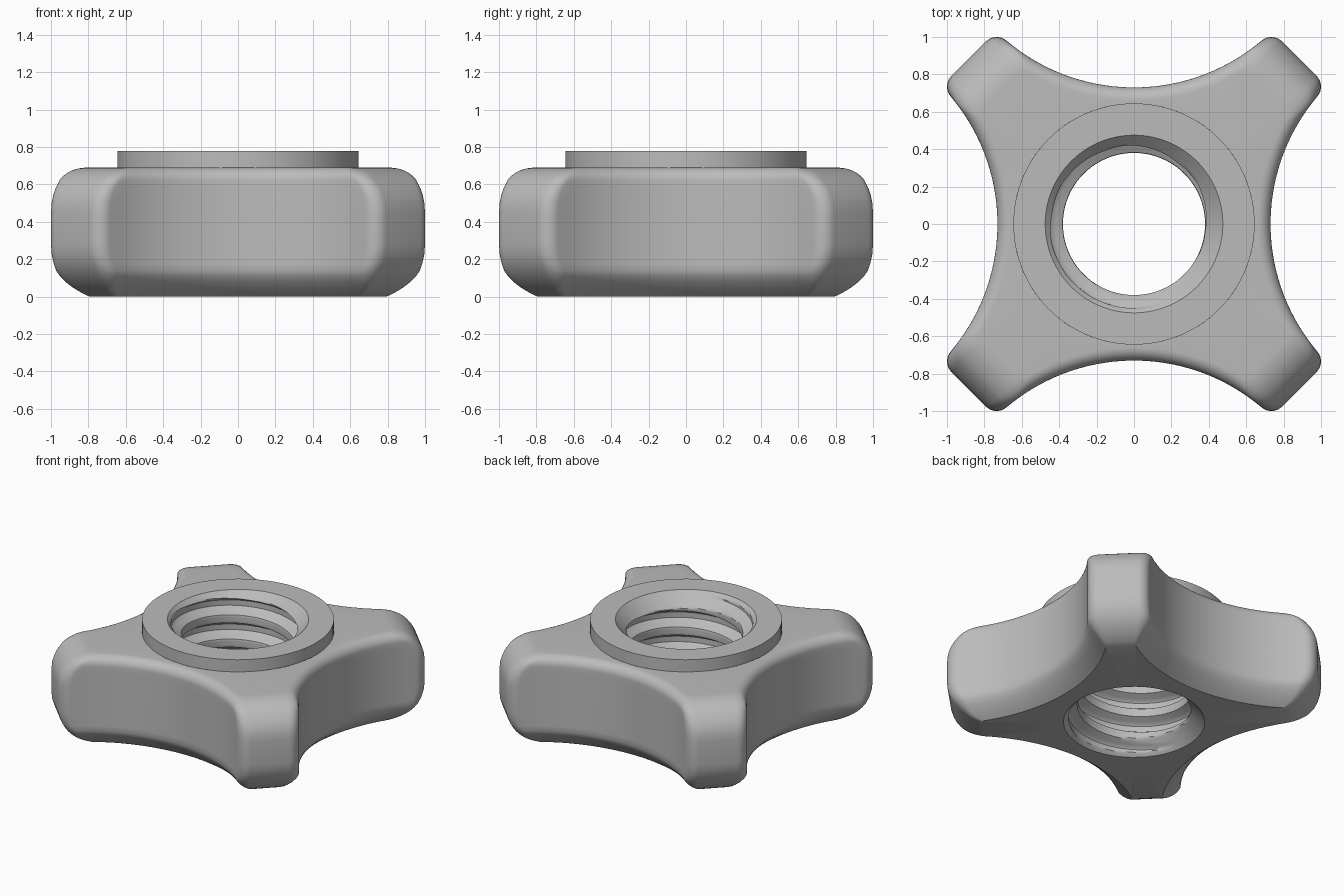
import bpy, bmesh
from math import sin, cos, pi, sqrt, atan2, tau

cube = bpy.data.objects.get("Cube")
if cube:
    bpy.data.objects.remove(cube, do_unlink=True)

grey = bpy.data.materials.new("plain grey")
grey.use_nodes = True
colour = (0.5, 0.5, 0.5, 1)
grey.diffuse_color = colour
grey.node_tree.nodes["Principled BSDF"].inputs["Base Color"].default_value = colour

BODY_TOP, TOP = 0.69, 0.78
COLLAR_R, MOUTH_R = 0.645, 0.475


def skin(name, rows, closed=True):
    """Join successive rings of points with quads."""
    bm = bmesh.new()
    vs = [[bm.verts.new(p) for p in row] for row in rows]
    n = len(rows[0])
    for a, b in zip(vs, vs[1:]):
        for j in range(n if closed else n - 1):
            k = (j + 1) % n
            bm.faces.new((a[j], a[k], b[k], b[j]))
    bmesh.ops.remove_doubles(bm, verts=bm.verts, dist=1e-5)
    bmesh.ops.dissolve_degenerate(bm, edges=bm.edges, dist=1e-5)
    mesh = bpy.data.meshes.new(name)
    bm.to_mesh(mesh)
    bm.free()
    mesh.materials.append(grey)
    ob = bpy.data.objects.new(name, mesh)
    bpy.context.collection.objects.link(ob)
    bpy.ops.object.select_all(action="DESELECT")
    ob.select_set(True)
    bpy.context.view_layer.objects.active = ob
    bpy.ops.object.shade_smooth_by_angle(angle=pi / 6)
    return ob


def circle(r, z, n=96):
    return [(r * cos(tau * i / n), r * sin(tau * i / n), z) for i in range(n)]


def outline(z, side, tip, r):
    """Four-armed outline: hollow sides set in by side, arm ends by tip."""
    C, R = 1.785, 1.055 + side
    u, d = 1.25 - tip - r, C / sqrt(2)
    w = d - sqrt((R + r) ** 2 - (u - d) ** 2)
    cx, cy = (u + w) / sqrt(2), (u - w) / sqrt(2)
    a = atan2(cy, cx - C)
    half = []
    for i in range(14):
        t = pi + (a - pi) * i / 14
        half.append((C + R * cos(t), R * sin(t)))
    for i in range(9):
        t = (a - pi) + (pi / 4 - a + pi) * i / 8
        half.append((cx + r * cos(t), cy + r * sin(t)))
    arm = half + [(y, x) for x, y in reversed(half[1:])]
    ring = []
    for _ in range(4):
        ring += [(x, y, z) for x, y in arm]
        arm = [(-y, x) for x, y in arm]
    return ring


def project(ring, r, z):
    """Flatten a ring onto a circle, keeping its angles."""
    return [(r * x / sqrt(x * x + y * y), r * y / sqrt(x * x + y * y), z) for x, y, _ in ring]


def level(z):
    """Outline at height z, with rounded top and cut-off rounded bottom."""
    side = tip = 0
    if z > 0.45:
        tip = 0.24 * (1 - sqrt(max(0, 1 - ((z - 0.45) / 0.24) ** 2)))
    elif z < 0.28:
        tip = 0.39 * (1 - sqrt(1 - ((0.28 - z) / 0.31) ** 2))
    if z > 0.62:
        side = 0.07 * (1 - sqrt(max(0, 1 - ((z - 0.62) / 0.07) ** 2)))
    elif z < 0.14:
        side = 0.13 * ((0.14 - z) / 0.14) ** 1.5
    return outline(z, side, tip, 0.08 * min(1, 0.2 + z / 0.15))


# Body with four arms
heights = [0, 0.015, 0.03, 0.05, 0.08, 0.11, 0.14, 0.18, 0.23, 0.28, 0.36, 0.45, 0.5, 0.54, 0.58, 0.62]
heights += [0.62 + 0.07 * sin(k * pi / 16) for k in range(1, 9)]
rings = [level(z) for z in heights]
rings = [project(rings[0], MOUTH_R, 0)] + rings + [project(rings[-1], COLLAR_R, BODY_TOP)]
skin("knob_body", rings)

# Raised collar
skin("collar", [circle(COLLAR_R, BODY_TOP), circle(COLLAR_R, TOP), circle(MOUTH_R, TOP)])

# Threaded bore with a countersink at each end
PITCH, STEPS, TURN = 0.18, 18, 96
CREST_R, ROOT_R = 0.38, 0.45


def bore_radius(phase, z):
    slope = min(1, max(0, (abs(phase - 0.5) - 0.14) / 0.2))
    thread = ROOT_R + (CREST_R - ROOT_R) * slope
    return max(thread, MOUTH_R - z, MOUTH_R - (TOP - z))


bore = []
for k in range(6 * STEPS, -2 * STEPS, -1):
    row = []
    for j in range(TURN + 1):
        t = j / TURN
        z = min(TOP, max(0, PITCH * (k / STEPS + t)))
        r = bore_radius((k % STEPS) / STEPS, z)
        row.append((r * cos(tau * t), r * sin(tau * t), z))
    bore.append(row)
skin("threaded_bore", bore, closed=False)
